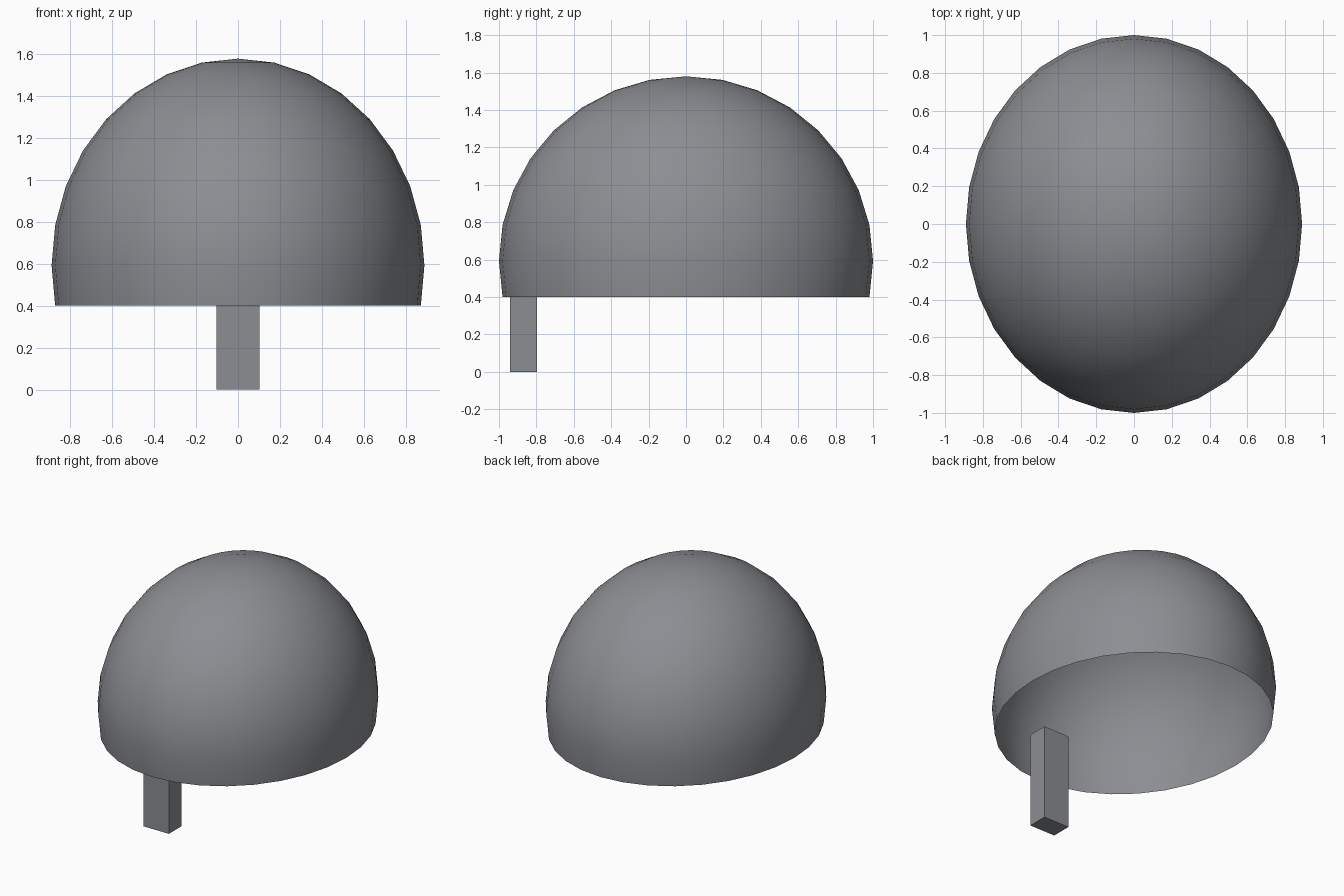
import bpy, bmesh
from mathutils import Matrix, Vector

cube = bpy.data.objects.get("Cube")
if cube:
    bpy.data.objects.remove(cube, do_unlink=True)

grey = bpy.data.materials.new("mid grey")
grey.use_nodes = True
colour = (0.26, 0.27, 0.29, 1)
grey.diffuse_color = colour
grey.node_tree.nodes["Principled BSDF"].inputs["Base Color"].default_value = colour


def add_part(name, bm, smooth=False):
    mesh = bpy.data.meshes.new(name)
    bm.to_mesh(mesh)
    bm.free()
    mesh.materials.append(grey)
    for face in mesh.polygons:
        face.use_smooth = smooth
    obj = bpy.data.objects.new(name, mesh)
    bpy.context.collection.objects.link(obj)
    return obj


# Open, thin dome: an oval sphere trimmed one ring below its widest point
bm = bmesh.new()
bmesh.ops.create_uvsphere(bm, u_segments=32, v_segments=16, radius=1)
low = [v for v in bm.verts if v.co.z < -0.25]
bmesh.ops.delete(bm, geom=low, context='VERTS')
bmesh.ops.transform(bm, verts=bm.verts,
                    matrix=Matrix.LocRotScale(Vector((0, 0, 0.593)), None, Vector((0.89, 1, 0.987))))
add_part("dome", bm, smooth=True)

# Square-cut post rising inside the front rim
bm = bmesh.new()
bmesh.ops.create_cube(bm, size=1)
bmesh.ops.transform(bm, verts=bm.verts,
                    matrix=Matrix.LocRotScale(Vector((0, -0.868, 0.345)), None, Vector((0.205, 0.145, 0.69))))
add_part("front_post", bm)
